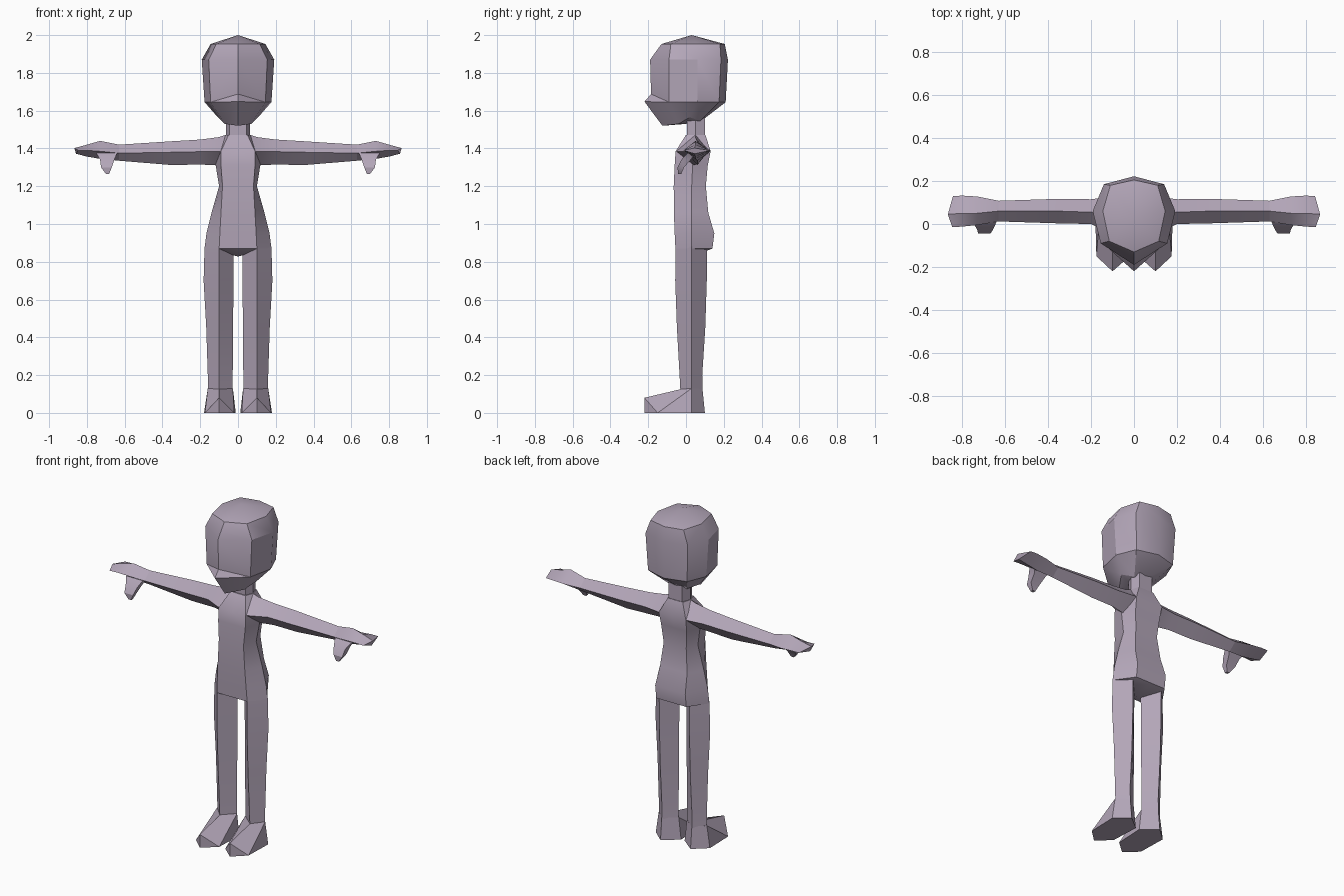
import bpy, bmesh, math
from mathutils import Matrix

skin = bpy.data.materials.new("mauve grey")
skin.diffuse_color = (0.45, 0.38, 0.48, 1)


def loft(name, rings, closed=True):
    """Skin rings of points on the +x side, mirror across x = 0."""
    bm = bmesh.new()
    rows = [[bm.verts.new(p) for p in r] for r in rings]
    n = len(rings[0])
    for a, b in zip(rows, rows[1:]):
        for i in range(n if closed else n - 1):
            j = (i + 1) % n
            bm.faces.new((a[i], a[j], b[j], b[i]))
    for row, ring in ((rows[0], rings[0]), (rows[-1], rings[-1])):
        if len(set(ring)) > 1:
            bm.faces.new(row)
    bmesh.ops.remove_doubles(bm, verts=bm.verts[:], dist=0.0005)
    geom = bm.verts[:] + bm.edges[:] + bm.faces[:]
    bmesh.ops.mirror(bm, geom=geom, matrix=Matrix.Identity(4), axis='X', merge_dist=0.0005)
    bmesh.ops.remove_doubles(bm, verts=bm.verts[:], dist=0.0005)
    bmesh.ops.recalc_face_normals(bm, faces=bm.faces[:])
    for f in bm.faces:
        f.smooth = True
    for e in bm.edges:
        e.smooth = len(e.link_faces) == 2 and e.calc_face_angle(0) < math.radians(30)
    me = bpy.data.meshes.new(name)
    bm.to_mesh(me)
    bm.free()
    me.materials.append(skin)
    bpy.context.collection.objects.link(bpy.data.objects.new(name, me))


def half(z, front, fs, side, bs, back):
    """Half ring at height z: centre front, front side, side, back side, centre back."""
    return [(0, front, z), (*fs, z), (*side, z), (*bs, z), (0, back, z)]


def diamond_x(x, top, front, bottom, back):
    """Arm ring at x, each corner given as (y, z)."""
    return [(x, *top), (x, *front), (x, *bottom), (x, *back)]


# head, with the muzzle ledge made by moving only the centre front point
jaw = half(1.645, -0.185, (0.145, -0.09), (0.177, 0.06), (0.13, 0.175), 0.21)
lip = list(jaw)
jaw[0] = (0, -0.185, 1.688)
lip[0] = (0, -0.22, 1.648)
loft("head", [
    [(0, 0.03, 2.0)] * 5,
    half(1.953, -0.13, (0.115, -0.08), (0.145, 0.06), (0.11, 0.18), 0.205),
    half(1.87, -0.19, (0.155, -0.09), (0.192, 0.06), (0.14, 0.185), 0.222),
    jaw, lip,
    [(0, -0.125, 1.52), (0.07, -0.04, 1.53), (0.107, 0.02, 1.565), (0.06, 0.075, 1.545), (0, 0.08, 1.545)],
    [(0, 0.0, 1.53)] * 5], closed=False)

# neck
loft("neck", [half(z, 0.005, (0.045, 0.005), (0.064, 0.05), (0.045, 0.1), 0.1)
              for z in (1.57, 1.46)], closed=False)

# torso, chest down to crotch
loft("torso", [
    half(1.472, 0.0, (0.05, 0.0), (0.066, 0.05), (0.05, 0.103), 0.103),
    half(1.385, -0.055, (0.09, -0.055), (0.12, 0.04), (0.09, 0.13), 0.13),
    half(1.31, -0.06, (0.09, -0.06), (0.118, 0.035), (0.085, 0.115), 0.115),
    half(1.2, -0.065, (0.082, -0.065), (0.1, 0.03), (0.075, 0.105), 0.105),
    half(1.06, -0.064, (0.09, -0.064), (0.14, 0.03), (0.09, 0.118), 0.118),
    half(0.95, -0.06, (0.096, -0.06), (0.167, 0.03), (0.1, 0.15), 0.15),
    half(0.87, -0.056, (0.1, -0.056), (0.177, 0.03), (0.1, 0.14), 0.14),
    [(0, 0.03, 0.828)] * 5], closed=False)

# arms
wrist = diamond_x(0.63, (0.06, 1.42), (0.012, 1.375), (0.06, 1.335), (0.108, 1.378))
loft("arms", [
    diamond_x(0.065, (0.05, 1.472), (-0.055, 1.385), (0.04, 1.31), (0.13, 1.385)),
    diamond_x(0.1, (0.05, 1.46), (-0.05, 1.385), (0.04, 1.31), (0.128, 1.385)),
    diamond_x(0.2, (0.055, 1.447), (0.0, 1.383), (0.055, 1.315), (0.115, 1.385)),
    diamond_x(0.35, (0.06, 1.438), (0.003, 1.38), (0.06, 1.312), (0.117, 1.383)),
    wrist])

# hands
loft("hands", [
    wrist,
    diamond_x(0.73, (0.05, 1.44), (-0.005, 1.385), (0.05, 1.345), (0.128, 1.385)),
    diamond_x(0.8, (0.05, 1.42), (-0.012, 1.39), (0.05, 1.357), (0.132, 1.39)),
    [(0.866, 0.045, 1.402), (0.845, -0.015, 1.39), (0.858, 0.045, 1.372), (0.842, 0.13, 1.39)]])


# thumbs
def box_ring(x0, x1, y0, y1, z):
    return [(x0, y0, z), (x1, y0, z), (x1, y1, z), (x0, y1, z)]


loft("thumbs", [
    box_ring(0.64, 0.75, 0.008, 0.05, 1.375),
    box_ring(0.655, 0.73, -0.025, 0.025, 1.34),
    box_ring(0.668, 0.725, -0.045, -0.01, 1.3),
    box_ring(0.682, 0.7, -0.042, -0.025, 1.266)])

# legs: diamond section, (z, front y, outer x, back y, inner x)
loft("legs", [[(0.1, f, z), (o, 0.03, z), (0.1, b, z), (i, 0.03, z)] for z, f, o, b, i in (
    (0.88, -0.055, 0.177, 0.112, 0.022),
    (0.7, -0.057, 0.182, 0.11, 0.024),
    (0.45, -0.048, 0.168, 0.102, 0.026),
    (0.2, -0.034, 0.16, 0.086, 0.028),
    (0.12, -0.03, 0.158, 0.088, 0.028))])

# feet
ankle_out, ankle_in = (0.16, 0.03, 0.13), (0.027, 0.03, 0.13)
sole = [(0.1, -0.22, 0), (0.175, -0.15, 0), (0.18, 0.03, 0),
        (0.1, 0.1, 0), (0.012, 0.03, 0), (0.02, -0.15, 0)]
loft("feet", [
    [(0.1, -0.03, 0.125), ankle_out, ankle_out, (0.1, 0.087, 0.13), ankle_in, ankle_in],
    [(0.1, -0.22, 0.08)] + sole[1:],
    sole])
